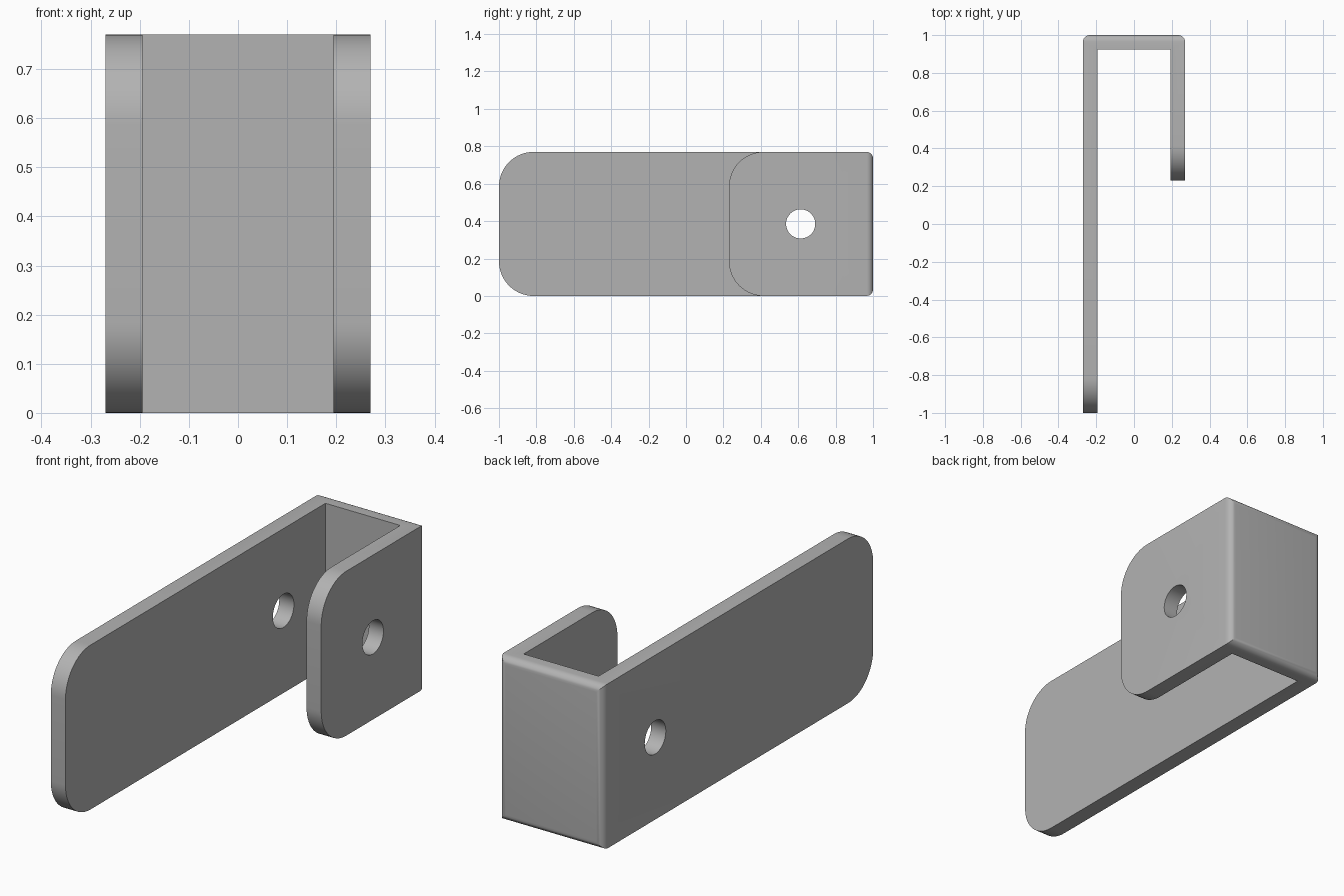
import bpy, bmesh, math

HALF_W, WALL, HEIGHT = 0.27, 0.076, 0.77
LONG_END, SHORT_END, BACK = -1.0, 0.23, 1.0
CORNER_R, BACK_R = 0.185, 0.035
HOLE_Y, HOLE_Z, HOLE_R = 0.613, 0.385, 0.078

old = bpy.data.objects.get("Cube")
if old:
    bpy.data.objects.remove(old, do_unlink=True)

# Plain grey material
grey = bpy.data.materials.new("plain_grey")
grey.use_nodes = True
colour = (0.45, 0.45, 0.45, 1)
grey.diffuse_color = colour
grey.node_tree.nodes["Principled BSDF"].inputs["Base Color"].default_value = colour


def bevel(bm, edges, radius, segments):
    bmesh.ops.bevel(bm, geom=edges, offset=radius, offset_type='OFFSET',
                    segments=segments, profile=0.5, affect='EDGES', clamp_overlap=False)


# U-shaped strip: a long arm, a back plate and a short arm
inner = HALF_W - WALL
profile = [(-HALF_W, LONG_END), (-inner, LONG_END), (-inner, BACK - WALL),
           (inner, BACK - WALL), (inner, SHORT_END), (HALF_W, SHORT_END),
           (HALF_W, BACK), (-HALF_W, BACK)]
bm = bmesh.new()
base = bm.faces.new([bm.verts.new((x, y, 0)) for x, y in profile])
top = bmesh.ops.extrude_face_region(bm, geom=[base])
bmesh.ops.translate(bm, vec=(0, 0, HEIGHT),
                    verts=[v for v in top["geom"] if isinstance(v, bmesh.types.BMVert)])
bmesh.ops.recalc_face_normals(bm, faces=bm.faces)

# Large round corners on the free end of each arm
ends = [e for e in bm.edges
        if abs(e.verts[0].co.z - e.verts[1].co.z) < 0.001
        and any(all(abs(v.co.y - y) < 0.001 for v in e.verts) for y in (LONG_END, SHORT_END))]
bevel(bm, ends, CORNER_R, 16)

# Small fillet around the back plate
rim = [e for e in bm.edges if all(abs(v.co.y - BACK) < 0.001 for v in e.verts)]
bevel(bm, rim, BACK_R, 6)

mesh = bpy.data.meshes.new("bracket")
bm.to_mesh(mesh)
bm.free()
bracket = bpy.data.objects.new("bracket", mesh)
bpy.context.collection.objects.link(bracket)
mesh.materials.append(grey)

# Pin hole through both arms
bpy.ops.mesh.primitive_cylinder_add(vertices=48, radius=HOLE_R, depth=1,
                                    location=(0, HOLE_Y, HOLE_Z),
                                    rotation=(0, math.pi / 2, 0))
cutter = bpy.context.object
cutter.name = "hole_cutter"
cutter.hide_render = True
cutter.data.materials.append(grey)
cut = bracket.modifiers.new("pin_hole", 'BOOLEAN')
cut.operation = 'DIFFERENCE'
cut.solver = 'EXACT'
cut.object = cutter

# Apply the cut and smooth the rounded surfaces
bpy.ops.object.select_all(action='DESELECT')
bracket.select_set(True)
bpy.context.view_layer.objects.active = bracket
bpy.ops.object.modifier_apply(modifier=cut.name)
bpy.data.objects.remove(cutter, do_unlink=True)
bpy.ops.object.shade_smooth_by_angle(angle=math.radians(30))
